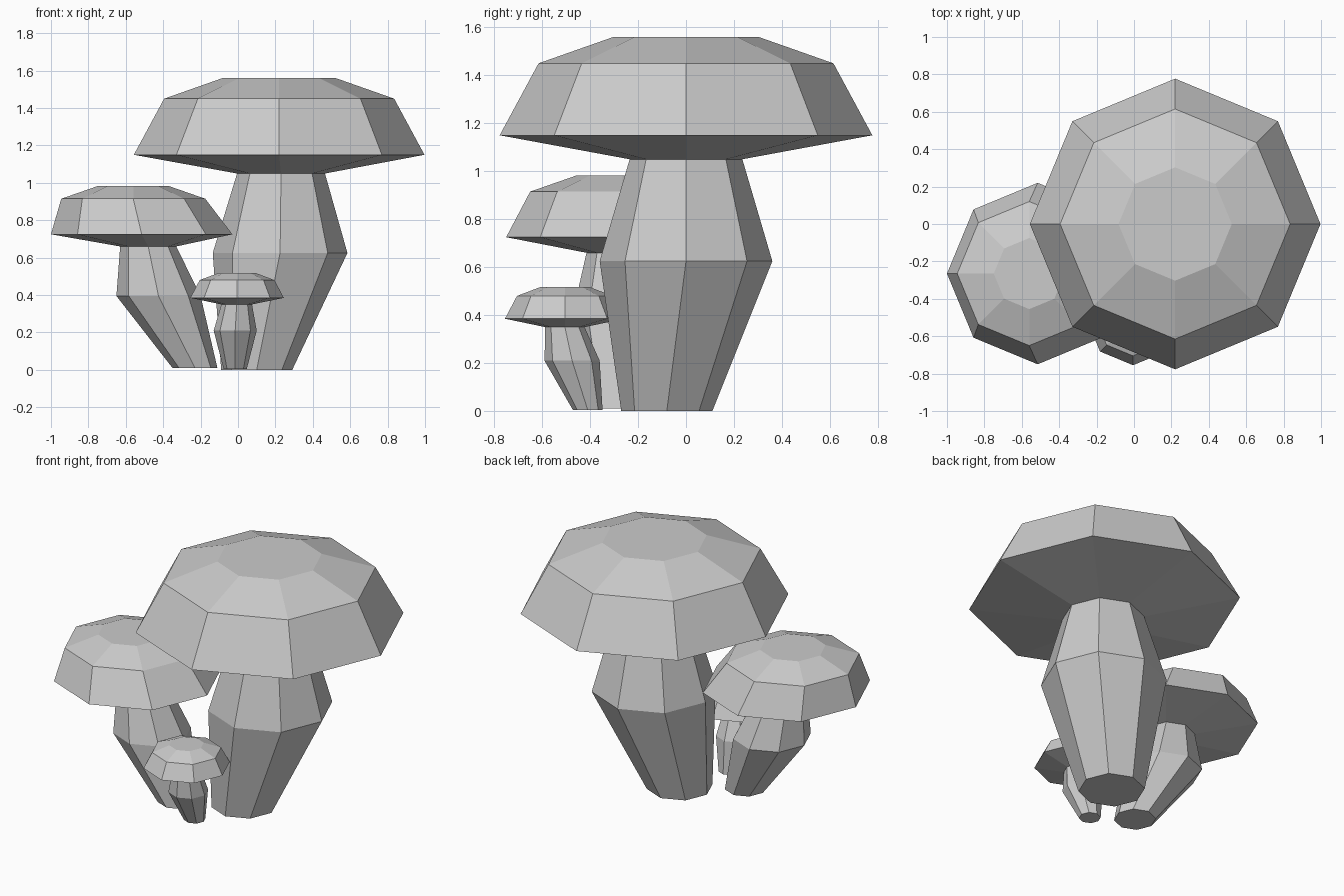
import bpy, bmesh, math

if "Cube" in bpy.data.objects:
    bpy.data.objects.remove(bpy.data.objects["Cube"])

SIDES = 8

mat = bpy.data.materials.new("pale grey")
mat.diffuse_color = (0.6, 0.6, 0.6, 1.0)
mat.use_nodes = True
mat.node_tree.nodes["Principled BSDF"].inputs["Base Color"].default_value = mat.diffuse_color


def loft(name, rings):
    """Closed eight-sided solid through rings of (x, y, z, radius)."""
    bm = bmesh.new()
    loops = []
    for x, y, z, r in rings:
        loops.append([bm.verts.new((x + r * math.cos(i * math.tau / SIDES),
                                    y + r * math.sin(i * math.tau / SIDES), z))
                      for i in range(SIDES)])
    for low, high in zip(loops, loops[1:]):
        for i in range(SIDES):
            j = (i + 1) % SIDES
            bm.faces.new((low[i], low[j], high[j], high[i]))
    bm.faces.new(loops[0][::-1])
    bm.faces.new(loops[-1])
    bmesh.ops.recalc_face_normals(bm, faces=bm.faces)
    mesh = bpy.data.meshes.new(name)
    bm.to_mesh(mesh)
    bm.free()
    mesh.materials.append(mat)
    obj = bpy.data.objects.new(name, mesh)
    bpy.context.collection.objects.link(obj)
    return obj


# Each mushroom: stem rings (foot, bulge, neck), cap rings (gills, rim, shoulder, crown)
mushrooms = {
    "large": ([(0.10, -0.08, 0.0, 0.19), (0.225, 0, 0.625, 0.36), (0.23, 0, 1.05, 0.235)],
              [(0.23, 0, 1.05, 0.235), (0.22, 0, 1.15, 0.777),
               (0.22, 0, 1.45, 0.615), (0.22, 0, 1.56, 0.303)]),
    "medium": ([(-0.23, -0.265, 0.01, 0.12), (-0.425, -0.25, 0.395, 0.225),
                (-0.48, -0.265, 0.66, 0.15)],
               [(-0.48, -0.265, 0.66, 0.15), (-0.515, -0.265, 0.725, 0.485),
                (-0.56, -0.265, 0.915, 0.385), (-0.56, -0.265, 0.983, 0.19)]),
    "small": ([(-0.015, -0.41, 0.005, 0.062), (-0.015, -0.475, 0.21, 0.115),
               (-0.007, -0.505, 0.35, 0.082)],
              [(-0.007, -0.505, 0.35, 0.082), (-0.005, -0.505, 0.385, 0.25),
               (-0.005, -0.505, 0.48, 0.2), (-0.005, -0.505, 0.518, 0.1)]),
}

for size, (stem, cap) in mushrooms.items():
    loft(size + "_stem", stem)
    loft(size + "_cap", cap)
